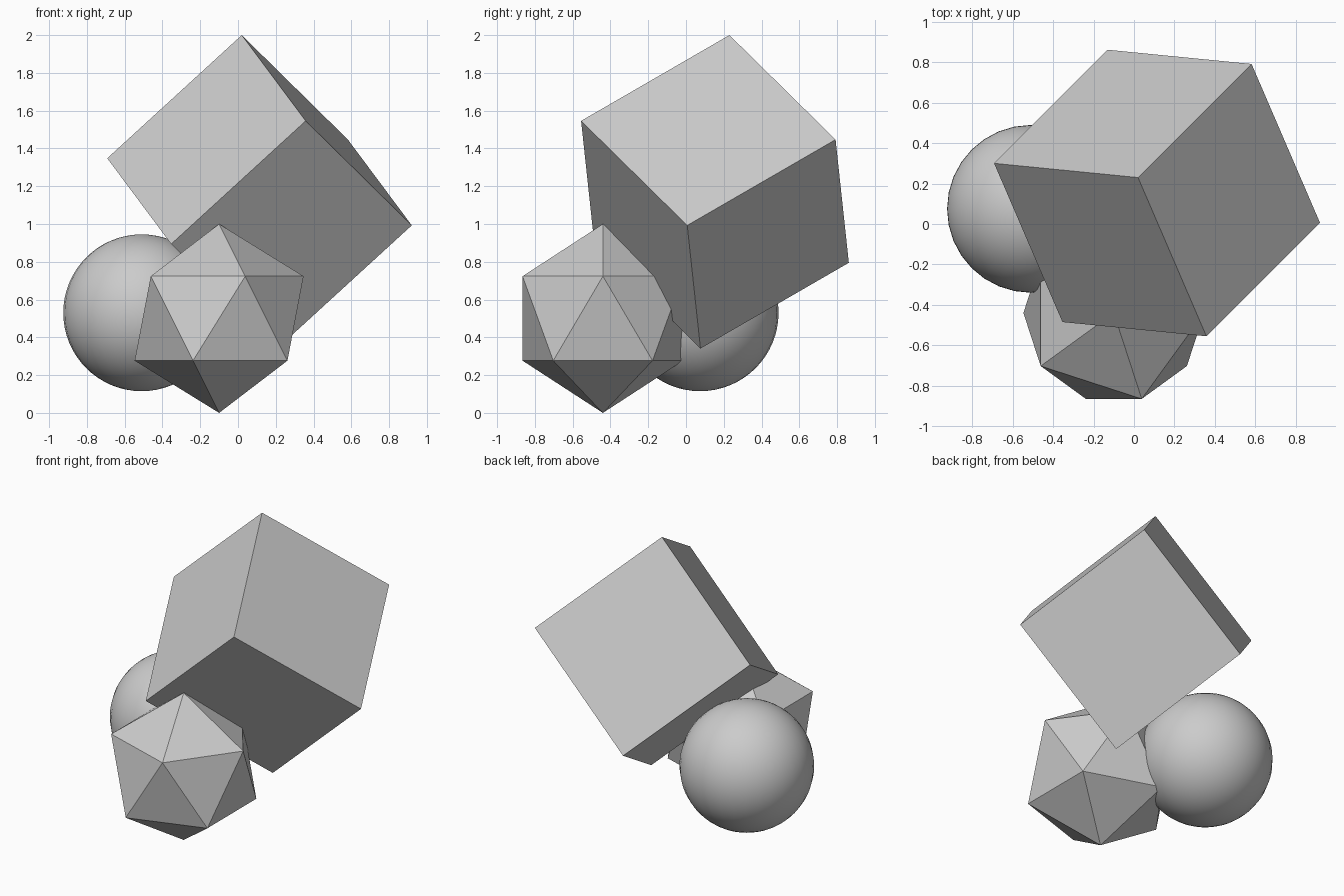
import bpy
from mathutils import Matrix, Vector

default = bpy.data.objects.get("Cube")
if default:
    bpy.data.objects.remove(default, do_unlink=True)

# One plain grey for every solid
grey = bpy.data.materials.new("plain_grey")
grey.use_nodes = True
colour = (0.6, 0.6, 0.6, 1.0)
grey.diffuse_color = colour
for node in grey.node_tree.nodes:
    if node.type == 'BSDF_PRINCIPLED':
        node.inputs["Base Color"].default_value = colour


def finish(name):
    obj = bpy.context.object
    obj.name = obj.data.name = name
    obj.data.materials.append(grey)
    return obj


# Tilted cube, oriented by the three edges that leave its top corner
top_corner = Vector((0.02, 0.23, 2.0))
edges = [Vector((-0.71, 0.07, -0.65)),
         Vector((0.56, 0.565, -0.56)),
         Vector((0.34, -0.785, -0.45))]
side = sum(e.length for e in edges) / 3
x_axis = edges[0].normalized()
z_axis = x_axis.cross(edges[1]).normalized()
y_axis = z_axis.cross(x_axis)
rotation = Matrix((x_axis, y_axis, z_axis)).transposed()
centre = top_corner + (x_axis + y_axis + z_axis) * side / 2
bpy.ops.mesh.primitive_cube_add(size=side, location=centre,
                                rotation=rotation.to_euler())
finish("tilted_block")

# Smooth ball
bpy.ops.mesh.primitive_uv_sphere_add(segments=32, ring_count=32, radius=0.415,
                                     location=(-0.51, 0.075, 0.53))
finish("smooth_ball")
bpy.ops.object.shade_smooth()

# Twenty-sided solid standing on one point
bpy.ops.mesh.primitive_ico_sphere_add(subdivisions=1, radius=0.5,
                                      location=(-0.1, -0.44, 0.5))
finish("faceted_solid")
bpy.ops.object.shade_flat()
